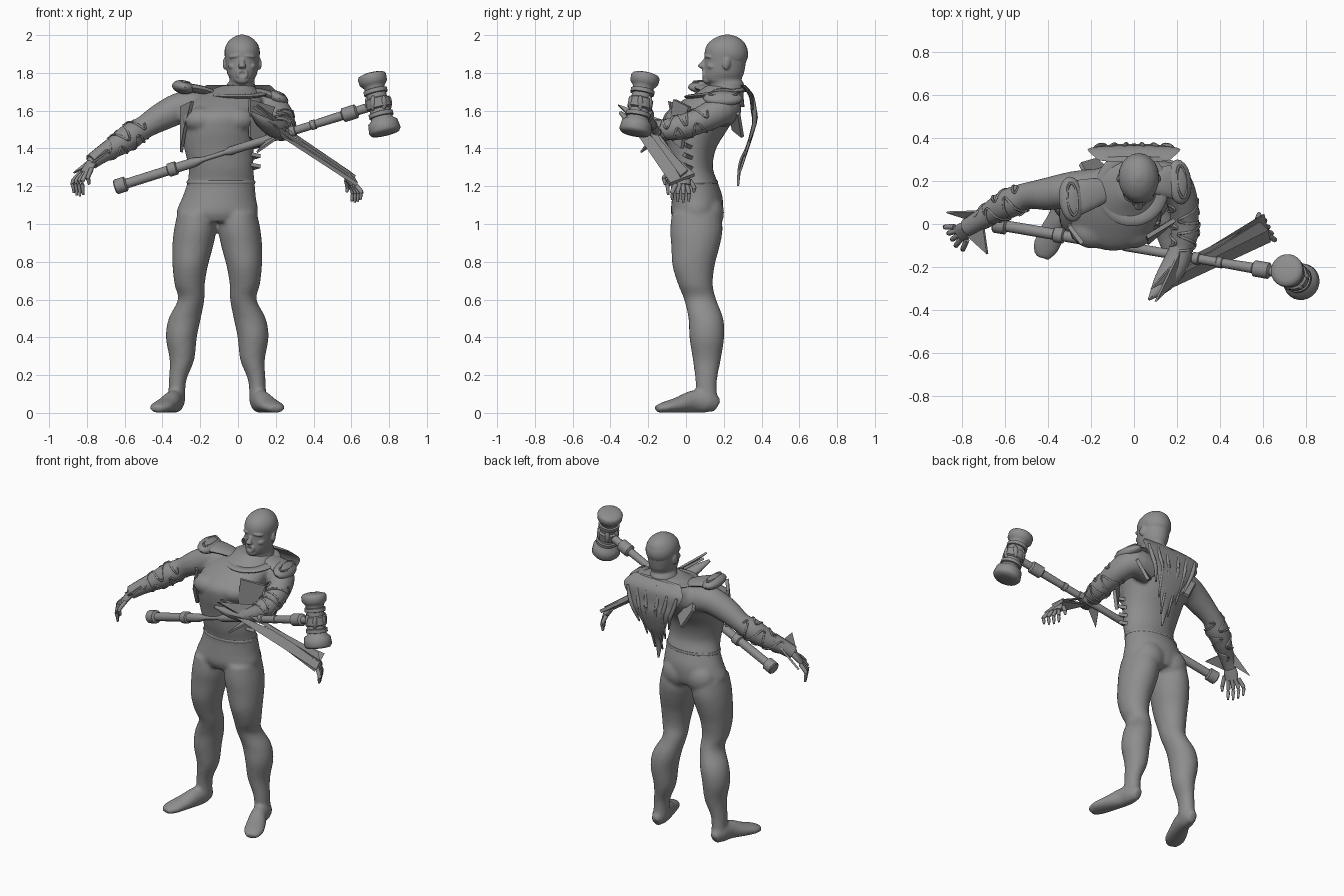
import bpy, bmesh, math
from mathutils import Vector, Matrix

if "Cube" in bpy.data.objects:
    bpy.data.objects.remove(bpy.data.objects["Cube"])

grey = bpy.data.materials.new("plain grey")
grey.use_nodes = True
tone = (0.27, 0.27, 0.27, 1)
grey.diffuse_color = tone
grey.node_tree.nodes["Principled BSDF"].inputs["Base Color"].default_value = tone
AXIS = -0.11  # centre line of the legs


def finish(bm, name, angle=40):
    bmesh.ops.recalc_face_normals(bm, faces=bm.faces)
    mesh = bpy.data.meshes.new(name)
    bm.to_mesh(mesh)
    bm.free()
    mesh.materials.append(grey)
    ob = bpy.data.objects.new(name, mesh)
    bpy.context.collection.objects.link(ob)
    bpy.ops.object.select_all(action="DESELECT")
    ob.select_set(True)
    bpy.context.view_layer.objects.active = ob
    bpy.ops.object.shade_smooth_by_angle(angle=math.radians(angle))
    return ob


def fuse(ob, voxel, rounds):
    """Melt overlapping lumps into one smooth skin."""
    mod = ob.modifiers.new("fuse", "REMESH")
    mod.mode, mod.voxel_size, mod.use_smooth_shade = "VOXEL", voxel, True
    mod = ob.modifiers.new("soften", "SMOOTH")
    mod.factor, mod.iterations = 0.5, rounds


def spline(rows, steps):
    """Catmull-Rom through rows of numbers."""
    out = []
    for i in range(len(rows) - 1):
        a, b, c, d = (rows[max(0, min(len(rows) - 1, i + k))] for k in (-1, 0, 1, 2))
        for s in range(steps):
            t = s / steps
            out.append([q + t / 2 * (r - p + t * (2 * p - 5 * q + 4 * r - e + t * (3 * (q - r) + e - p)))
                        for p, q, r, e in zip(a, b, c, d)])
    return out + [list(rows[-1])]


def loft(bm, rows, upright=False, n=20, steps=4):
    """Skin elliptical sections (x, y, z, side radius, up radius)."""
    rows = spline(rows, steps)
    pts = [Vector(r[:3]) for r in rows]
    rings = []
    for i, r in enumerate(rows):
        side, up = Vector((1, 0, 0)), Vector((0, 1, 0))
        if not upright:
            t = (pts[min(i + 1, len(pts) - 1)] - pts[max(i - 1, 0)]).normalized()
            side = t.cross(Vector((0, 0, 1)))
            side = side.normalized() if side.length > 0.05 else Vector((1, 0, 0))
            up = side.cross(t)
        rings.append([bm.verts.new(pts[i] + side * r[3] * math.cos(k * math.tau / n)
                                   + up * r[4] * math.sin(k * math.tau / n)) for k in range(n)])
    for a, b in zip(rings, rings[1:]):
        for k in range(n):
            bm.faces.new((a[k], a[(k + 1) % n], b[(k + 1) % n], b[k]))
    bm.faces.new(rings[0])
    bm.faces.new(rings[-1])


def tube(bm, rows, n=8, steps=3):
    loft(bm, [(*r, r[3]) for r in rows], n=n, steps=steps)


def ball(bm, pos, size, rot=(0, 0, 0)):
    m = Matrix.LocRotScale(Vector(pos), Matrix.Rotation(rot[2], 3, "Z") @ Matrix.Rotation(rot[1], 3, "Y")
                           @ Matrix.Rotation(rot[0], 3, "X"), Vector(size))
    bmesh.ops.create_uvsphere(bm, u_segments=20, v_segments=12, radius=1, matrix=m)


def plate(bm, corners, thick=0.012):
    """Flat plate through corner points."""
    vs = [Vector(c) for c in corners]
    nrm = (vs[1] - vs[0]).cross(vs[2] - vs[0]).normalized() * thick / 2
    a, b = [bm.verts.new(v + nrm) for v in vs], [bm.verts.new(v - nrm) for v in vs]
    bm.faces.new(a)
    bm.faces.new(b[::-1])
    for i in range(len(vs)):
        j = (i + 1) % len(vs)
        bm.faces.new((a[j], a[i], b[i], b[j]))


# Body: torso, legs, feet and arms fused into one skin
RIGHT_ARM = [(-.15, .17, 1.6, .09), (-.28, .16, 1.62, .085), (-.4, .14, 1.57, .076), (-.5, .13, 1.51, .062),
             (-.57, .1, 1.465, .07), (-.65, .06, 1.41, .058), (-.74, .0, 1.355, .036), (-.785, -.025, 1.32, .03)]
LEFT_ARM = [(.05, .2, 1.6, .09), (.17, .2, 1.61, .085), (.22, .12, 1.57, .075), (.235, .03, 1.53, .066),
            (.235, -.04, 1.51, .066), (.22, -.12, 1.5, .052), (.19, -.19, 1.51, .036)]
bm = bmesh.new()
loft(bm, [(AXIS, .06, 1.01, .17, .12), (AXIS, .057, 1.06, .215, .137), (-.1, .06, 1.14, .195, .134),
          (-.09, .05, 1.22, .178, .118), (-.09, .028, 1.3, .172, .114), (-.1, .03, 1.4, .185, .13),
          (-.1, .05, 1.5, .2, .17), (-.09, .075, 1.58, .21, .19), (-.06, .13, 1.65, .19, .155),
          (-.03, .18, 1.7, .14, .12), (0, .2, 1.735, .08, .09)], True, 32)
for s in (-1, 1):
    loft(bm, [(AXIS + s * d, y, z, a, b) for d, y, z, a, b in (
        (.11, .055, 1.06, .1, .13), (.117, .055, .97, .112, .139), (.13, .05, .88, .108, .128),
        (.143, .04, .78, .094, .112), (.146, .05, .68, .08, .092), (.138, .075, .6, .07, .085),
        (.172, .105, .5, .085, .092), (.19, .11, .4, .082, .092), (.187, .11, .28, .065, .074),
        (.21, .107, .17, .046, .057), (.215, .11, .06, .046, .057))], True, 24)
    loft(bm, [(AXIS + s * d, y, z, a, z) for d, y, z, a in (
        (.215, .167, .035, .025), (.22, .12, .058, .047), (.235, .04, .06, .05), (.27, -.04, .042, .06),
        (.3, -.11, .03, .06), (.315, -.157, .02, .035))], False, 20)
    ball(bm, (AXIS + s * .085, .12, 1.06), (.1, .082, .1))         # seat muscle
    ball(bm, (-.1 + s * .09, -.03, 1.55), (.105, .085, .07))       # chest muscle
tube(bm, RIGHT_ARM, 20, 4)
tube(bm, LEFT_ARM, 20, 4)
fuse(finish(bm, "body", 60), 0.011, 5)

# Waistband seam
bm = bmesh.new()
loft(bm, [(-.09, .049, z, .179 + e, .118 + e) for z, e in ((1.212, 0), (1.217, .003), (1.225, .003), (1.23, 0))],
     True, 32, 1)
finish(bm, "waistband")

# Head and neck with the face fused in
HX = .022
bm = bmesh.new()
loft(bm, [(-.02, .2, 1.62, .13, .11), (.004, .21, 1.69, .096, .094), (.015, .215, 1.74, .074, .092),
          (HX, .195, 1.765, .066, .1), (HX, .2, 1.8, .08, .107), (HX, .208, 1.86, .089, .11),
          (HX, .212, 1.92, .093, .112), (HX, .215, 1.96, .078, .095), (HX, .218, 1.99, .045, .055),
          (HX, .22, 2.003, .008, .01)], True, 28)
loft(bm, [(HX, .115, 1.885, .012, .012), (HX, .093, 1.855, .013, .016), (HX, .082, 1.835, .021, .02),
          (HX, .1, 1.82, .013, .013)], True, 12)                   # nose
ball(bm, (HX, .115, 1.763), (.036, .028, .024))                    # chin
for s in (-1, 1):
    ball(bm, (HX + s * .038, .118, 1.888), (.036, .018, .01), (0, s * .15, s * .4))  # brow
    ball(bm, (HX + s * .034, .121, 1.866), (.016, .012, .008))     # eye
    ball(bm, (HX + s * .05, .142, 1.835), (.024, .03, .02))        # cheek
    ball(bm, (HX + s * .09, .215, 1.85), (.012, .022, .034), (-.2, 0, s * .3))       # ear
lips = [(HX + .024 * math.cos(a), .094, 1.793 + .019 * math.sin(a), .009) for a in
        (k * math.tau / 12 for k in range(13))]
tube(bm, lips)
fuse(finish(bm, "head", 60), 0.005, 3)

# Close-cropped hair
bm = bmesh.new()
ball(bm, (HX, .222, 1.906), (.0945, .108, .094), (-.25, 0, 0))
bmesh.ops.bisect_plane(bm, geom=bm.verts[:] + bm.edges[:] + bm.faces[:], plane_co=(0, .13, 1.93),
                       plane_no=(0, .6, 1), clear_inner=True)
finish(bm, "hair", 60)


# Hands with five bent fingers
def hand(name, wrist, heading, spread, size):
    w, h, sp = Vector(wrist), Vector(heading), Vector(spread)
    bm = bmesh.new()
    knuckle = w + h * size * .4
    loft(bm, [(*w, .03, .024), (*(w + h * size * .2), .042, .02), (*knuckle, .04, .015)], False, 14)
    for k in range(5):
        base = knuckle + sp * (k - 2) * .021 - h * .03 * (k == 0)
        mid = base + h * size * .25 + sp * (k - 2) * .012
        tip = mid + Vector((0, 0, -size * (.2, .34, .37, .35, .29)[k])) - h * .01
        tube(bm, [(*base, .013), (*mid, .012), (*((mid + tip) / 2), .01), (*tip, .006)])
    finish(bm, name, 60)


hand("right_hand", (-.765, -.015, 1.34), (-.5, -.36, -.75), (-.5, .85, 0), .235)
hand("left_hand", (.575, -.02, 1.265), (.4, .05, -.8), (.45, -.88, 0), .18)

# Long flat sleeve that runs from the left wrist to the left hand
bm = bmesh.new()
plate(bm, [(.07, -.345, 1.59), (.2, -.2, 1.49), (.63, -.085, 1.21), (.6, .045, 1.26)], .02)
plate(bm, [(.08, -.3, 1.62), (.17, -.2, 1.56), (.62, -.03, 1.25), (.58, .01, 1.28)], .015)
finish(bm, "left_long_sleeve")

# Pointed gauntlets at the wrists
bm = bmesh.new()
loft(bm, [(.22, -.12, 1.5, .056, .054), (.185, -.2, 1.51, .06, .045), (.13, -.28, 1.54, .045, .03),
          (.07, -.35, 1.59, .006, .008)], False, 12)
plate(bm, [(.21, -.13, 1.55), (.23, -.23, 1.5), (.1, -.36, 1.63)])
plate(bm, [(.17, -.12, 1.46), (.2, -.19, 1.45), (.1, -.24, 1.38)])
finish(bm, "left_gauntlet")
bm = bmesh.new()
tube(bm, [(-.67, .045, 1.4, .054), (-.73, .008, 1.362, .046), (-.775, -.018, 1.33, .042)], 12)
plate(bm, [(-.7, .06, 1.41), (-.76, .02, 1.32), (-.87, .055, 1.27)])
plate(bm, [(-.7, .0, 1.39), (-.79, -.04, 1.31), (-.68, -.14, 1.39)])
finish(bm, "right_gauntlet")


# Raised wavy seams wound along the forearms
def seam(name, arm, phase):
    rows = spline(arm, 10)
    bm, out = bmesh.new(), []
    for i, r in enumerate(rows[1:], 1):
        t = (Vector(r[:3]) - Vector(rows[i - 1][:3])).normalized()
        side = t.cross(Vector((0, 0, 1))).normalized()
        a = phase + math.sin(i * .55)
        out.append((*(Vector(r[:3]) + (side * math.cos(a) + side.cross(t) * math.sin(a)) * r[3]), .006))
    tube(bm, out, 6, 2)
    finish(bm, name, 60)


for k in range(3):
    seam("right_arm_seam", RIGHT_ARM[3:7], k * 2.1)
    seam("left_arm_seam", LEFT_ARM[2:6], k * 2.1)


# Shoulder pads: rounded slab, raised loop and strap to the collar
def pad(name, pos, rot, strap_end):
    bm = bmesh.new()
    ball(bm, pos, (.06, .105, .036), rot)
    m = Matrix.Translation(pos) @ Matrix.Rotation(rot[2], 4, "Z") @ Matrix.Rotation(rot[1], 4, "Y")
    loop = [m @ Vector((.024 * math.cos(a), .075 * math.sin(a), .027)) for a in
            (k * math.tau / 16 for k in range(17))]
    tube(bm, [(*p, .007) for p in loop], 6, 2)
    p, e = Vector(pos), Vector(strap_end)
    loft(bm, [(*p, .085, .024), (*(p.lerp(e, .5) + Vector((0, 0, .008))), .07, .022), (*e, .045, .016)], False, 14)
    finish(bm, name)


pad("right_shoulder_pad", (-.29, .115, 1.725), (0, .2, .1), (-.1, .17, 1.68))
pad("left_shoulder_pad", (.21, .195, 1.665), (0, .45, .1), (.06, .2, 1.705))

# Collar band lying on the shoulders, dipping at the throat
bm = bmesh.new()
loft(bm, [(-.01 + .135 * math.cos(a), .165 + .14 * math.sin(a), 1.692 + .018 * math.sin(a), .035, .012) for a in
          (k * math.tau / 20 for k in range(21))], False, 10, 2)
finish(bm, "collar")

# Breastplate edges, side plates and rib spikes
bm = bmesh.new()
plate(bm, [(-.3, -.01, 1.62), (-.24, -.09, 1.65), (-.28, -.06, 1.5), (-.3, .0, 1.38)], .02)
plate(bm, [(.06, -.06, 1.66), (.19, .02, 1.62), (.12, -.02, 1.4), (.06, -.09, 1.46)], .02)
for k in range(4):
    z = 1.3 + k * .055
    plate(bm, [(.05, -.02, z + .02), (.05, .06, z - .015), (.12, 0, z + .005)], .02)
for s in (-1, 1):
    plate(bm, [(-.02 + s * .2, .22, 1.64), (-.02 + s * .23, .28, 1.58), (-.02 + s * .16, .3, 1.46),
               (-.02 + s * .1, .25, 1.5)], .02)
finish(bm, "rib_plates")

# Back shield that stands off the spine and tapers to a tail
SPINE = [(0, .3, 1.735, .17, .014), (0, .345, 1.68, .215, .014), (0, .355, 1.6, .175, .012), (0, .36, 1.53, .13, .011),
         (0, .33, 1.42, .075, .01), (0, .288, 1.32, .03, .01), (.01, .275, 1.2, .006, .006)]
bm = bmesh.new()
loft(bm, SPINE, True, 16)
finish(bm, "back_shield")
bm = bmesh.new()
for s in (-1, 1):
    for w, low in ((.18, 1.44), (.11, 1.36), (.045, 1.27)):
        tube(bm, [(s * w, .355, 1.67, .008), (s * w * .9, .362, 1.6, .013), (s * w * .75, .362, 1.53, .012),
                  (s * w * .6, .362 - (1.53 - low) * .3, low, .005)])
finish(bm, "back_ridges", 60)


# Long hammer, turned as rings along straight axes
def turned(name, start, end, profile, angle):
    a, b = Vector(start), Vector(end)
    bm = bmesh.new()
    loft(bm, [(*a.lerp(b, t), r, r) for t, r in profile], False, 24, 1)
    finish(bm, name, angle)


def ring(t, w, r, base):
    return [(t - w, base), (t - w * .8, r), (t + w * .8, r), (t + w, base)]


turned("hammer_handle", (-.65, .0, 1.195), (.73, -.235, 1.63),
       [(0, .034), (.004, .04), (.04, .04), (.045, .026), *ring(.22, .018, .036, .026), (.3, .026), (.34, .012),
        (.42, .012), (.44, .022), *ring(.68, .012, .028, .022), *ring(.76, .01, .026, .022),
        (.85, .024), *ring(.9, .03, .038, .024), (1, .024)], 30)
turned("hammer_head", (.705, -.212, 1.797), (.782, -.272, 1.475),
       [(0, .02), (.006, .05), (.025, .07), (.06, .077), (.15, .075), (.19, .064), (.22, .056),
        *ring(.3, .04, .064, .054), *ring(.5, .09, .066, .054), *ring(.68, .04, .066, .056), (.76, .062), (.8, .08),
        (.94, .086), (.985, .075), (1, .04)], 50)
bm = bmesh.new()
for k in range(6):
    a = k * math.tau / 6
    ball(bm, (.743 + .056 * math.cos(a), -.242 + .056 * math.sin(a), 1.64), (.016, .016, .04))
finish(bm, "hammer_studs", 60)
